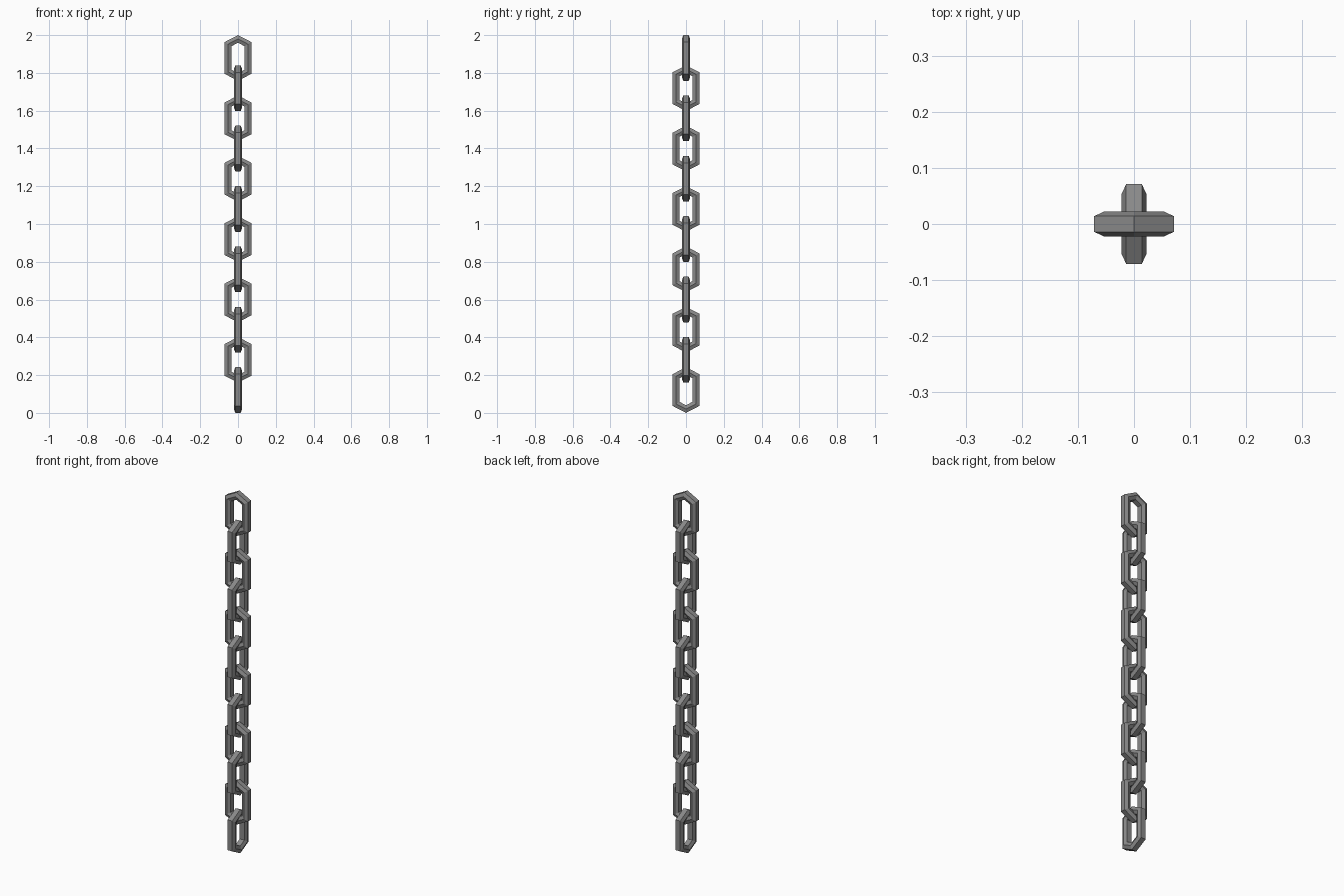
import bpy, bmesh, math

if "Cube" in bpy.data.objects:
    bpy.data.objects.remove(bpy.data.objects["Cube"])

LINKS = 12
HALF_H, HALF_W = 0.121, 0.071      # outer half height and width of a link
PITCH = (2 - 2 * HALF_H) / (LINKS - 1)
SLOPE = math.atan2(0.037, 0.071)   # slope of the pointed ends

# Bar cross-section: (inset from the outer outline, sideways offset)
SECTION = [(0, -0.014), (0, 0.014), (0.018, 0.0223),
           (0.036, 0.014), (0.036, -0.014), (0.018, -0.0223)]


def outline(inset):
    """Six corners of the elongated hexagon, moved inwards by inset."""
    w = HALF_W - inset
    top = HALF_H - inset / math.cos(SLOPE)
    shoulder = top - w * math.tan(SLOPE)
    return [(0, top), (w, shoulder), (w, -shoulder),
            (0, -top), (-w, -shoulder), (-w, shoulder)]


def link_mesh():
    bm = bmesh.new()
    loops = [[bm.verts.new((x, side, z)) for x, z in outline(inset)]
             for inset, side in SECTION]
    for i in range(6):
        a, b = loops[i], loops[(i + 1) % 6]
        for j in range(6):
            k = (j + 1) % 6
            bm.faces.new((a[j], a[k], b[k], b[j]))
    bmesh.ops.recalc_face_normals(bm, faces=bm.faces)
    mesh = bpy.data.meshes.new("chain_link")
    bm.to_mesh(mesh)
    bm.free()
    return mesh


# Dark iron colour
iron = bpy.data.materials.new("dark_iron")
iron.diffuse_color = (0.25, 0.25, 0.25, 1)
iron.use_nodes = True
iron.node_tree.nodes["Principled BSDF"].inputs["Base Color"].default_value = iron.diffuse_color

# Stack the links, each turned a quarter from the one below
mesh = link_mesh()
mesh.materials.append(iron)
for i in range(LINKS):
    link = bpy.data.objects.new(f"chain_link_{i + 1:02d}", mesh)
    link.location.z = HALF_H + i * PITCH
    link.rotation_euler.z = math.pi / 2 if i % 2 == 0 else 0
    bpy.context.collection.objects.link(link)
